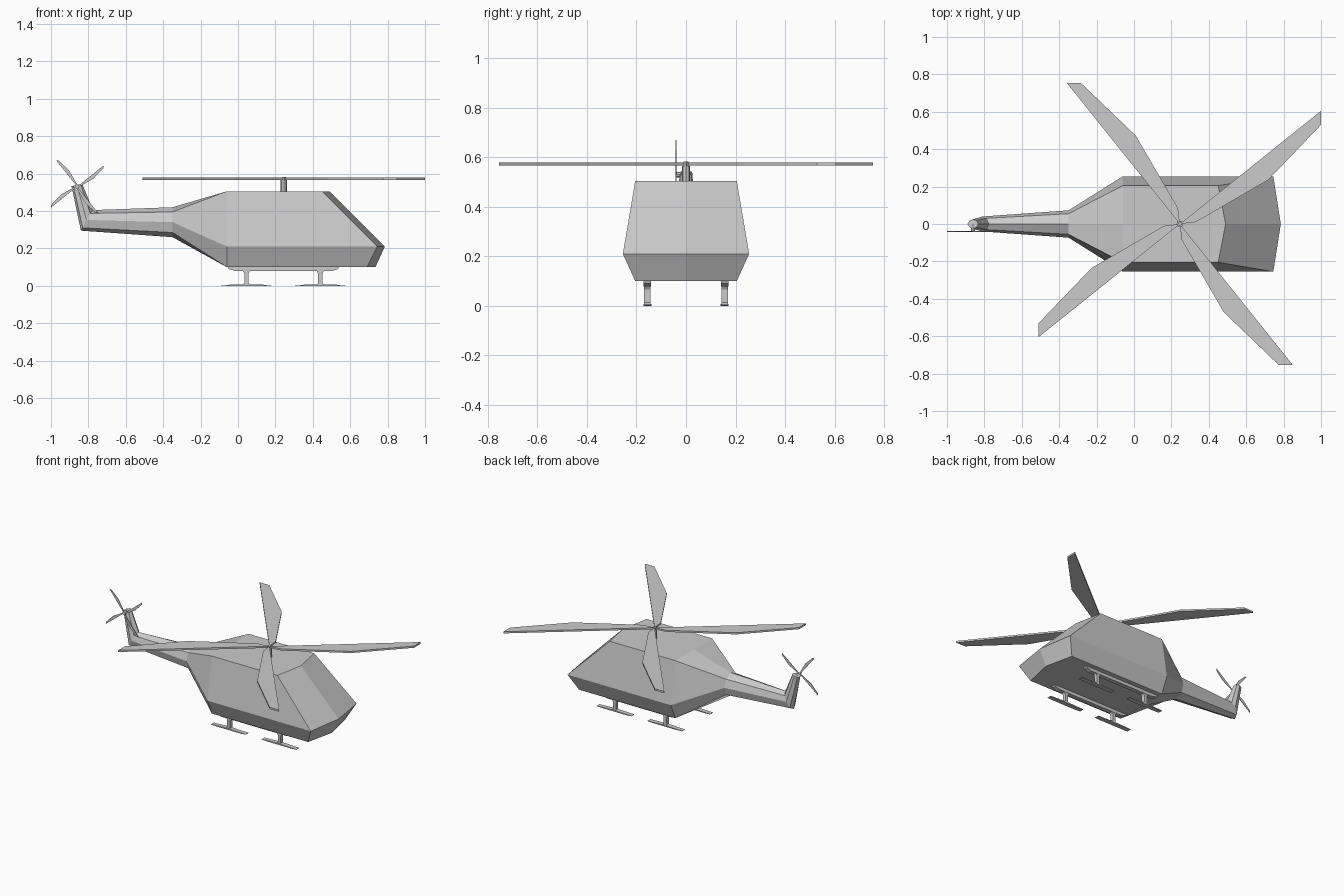
import bpy, bmesh
from math import pi, cos, sin
from mathutils import Matrix, Vector

if "Cube" in bpy.data.objects:
    bpy.data.objects.remove(bpy.data.objects["Cube"])


def finish(name, bm, matrix=Matrix()):
    bmesh.ops.recalc_face_normals(bm, faces=bm.faces[:])
    me = bpy.data.meshes.new(name)
    bm.to_mesh(me)
    bm.free()
    ob = bpy.data.objects.new(name, me)
    ob.matrix_world = matrix
    bpy.context.collection.objects.link(ob)
    return ob


def ring(bm, half):
    """Eight-point ring from a five-point half section (top to bottom)."""
    pts = half + [(x, -y, z) for x, y, z in half[3:0:-1]]
    return [bm.verts.new(p) for p in pts]


def bridge(bm, a, b):
    n = len(a)
    for i in range(n):
        j = (i + 1) % n
        bm.faces.new((a[i], a[j], b[j], b[i]))


def prism(name, profile, depth, matrix):
    """Extrude an xy outline symmetrically along its local z."""
    bm = bmesh.new()
    lo, hi = ([bm.verts.new((x, y, s * depth / 2)) for x, y in profile] for s in (-1, 1))
    bm.faces.new(lo)
    bm.faces.new(hi)
    bridge(bm, lo, hi)
    return finish(name, bm, matrix)


def rod(name, radius, depth, matrix, sides=8):
    outline = [(radius * cos(2 * pi * i / sides), radius * sin(2 * pi * i / sides))
               for i in range(sides)]
    return prism(name, outline, depth, matrix)


UPRIGHT = Matrix.Rotation(pi / 2, 4, 'X')   # local xy outline becomes xz


# Fuselage: nose, cabin rear, boom root, boom bend, fin top
sections = [
    [(.49, 0, .505), (.45, .205, .505), (.745, .255, .21), (.69, .205, .1), (.735, 0, .1)],
    [(-.06, 0, .505), (-.06, .205, .505), (-.06, .255, .21), (-.06, .205, .1), (-.06, 0, .1)],
    [(-.35, 0, .42), (-.35, .055, .395), (-.35, .073, .34), (-.35, .055, .285), (-.35, 0, .26)],
    [(-.775, 0, .405), (-.79, .03, .387), (-.81, .04, .352), (-.83, .03, .31), (-.84, 0, .295)],
    [(-.833, 0, .545), (-.842, .018, .543), (-.861, .025, .54), (-.88, .018, .535), (-.89, 0, .532)],
]
bm = bmesh.new()
rings = [ring(bm, s) for s in sections]
for a, b in zip(rings, rings[1:]):
    bridge(bm, a, b)
bm.faces.new(rings[-1])
n, tip = rings[0], bm.verts.new((.785, 0, .21))
for quad in ((0, 1, 2), (2, 3, 4), (4, 5, 6), (6, 7, 0)):
    bm.faces.new([n[i] for i in quad] + [tip])
finish("fuselage", bm)

# Main and tail rotors share one blade outline
blade = [(0, 0), (.085, .01), (.472, .235), (.755, .53), (.755, .605)]
main = Matrix.Translation((.245, 0, .572))
tail = Matrix.Translation((-.86, -.04, .53)) @ UPRIGHT
for i in range(4):
    turn = Matrix.Rotation(i * pi / 2, 4, 'Z')
    prism(f"main_blade_{i + 1}", blade, .012, main @ turn)
    prism(f"tail_blade_{i + 1}", [(x * .185, y * .185) for x, y in blade], .003, tail @ turn)
rod("rotor_mast", .017, .065, Matrix.Translation((.245, 0, .533)))
rod("rotor_cap", .011, .02, Matrix.Translation((.245, 0, .572)))
rod("tail_rotor_hub", .011, .04, Matrix.Translation((-.86, -.022, .53)) @ UPRIGHT)

# Landing gear: a rail, two posts and two skis on each side
rail = [(-.055, .102), (-.05, .09), (-.01, .078), (.5, .078), (.535, .09), (.54, .102)]
post = [(-.024, .005), (.024, .005), (.011, .014), (.011, .065), (.02, .08), (-.02, .08),
        (-.011, .065), (-.011, .014)]
ski = [(-.135, .002), (-.1, 0), (.1, 0), (.135, .002), (.135, .004), (.03, .008),
       (-.03, .008), (-.135, .004)]
for side, y in (("front", -.156), ("back", .156)):
    prism(f"{side}_rail", rail, .03, Matrix.Translation((0, y, 0)) @ UPRIGHT)
    for end, x in (("rear", .045), ("nose", .44)):
        place = Matrix.Translation((x, y, 0)) @ UPRIGHT
        prism(f"{side}_{end}_post", post, .026, place)
        prism(f"{side}_{end}_ski", ski, .032, place)
